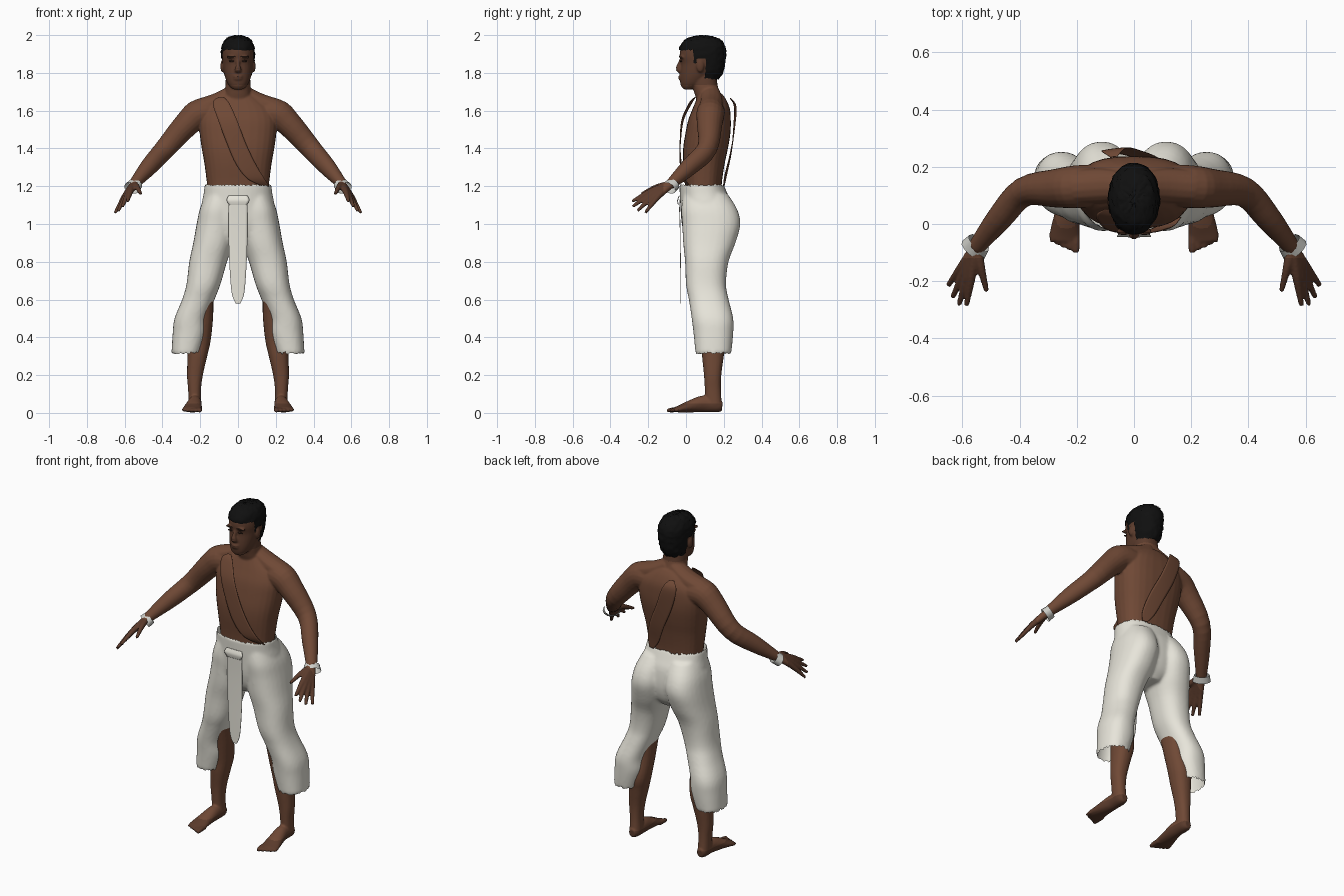
import bpy, bmesh, math, random
from mathutils import Vector

if "Cube" in bpy.data.objects:
    bpy.data.objects.remove(bpy.data.objects["Cube"])

random.seed(4)


def material(name, rgb):
    m = bpy.data.materials.new(name)
    m.diffuse_color = (*rgb, 1)
    m.use_nodes = True
    m.node_tree.nodes["Principled BSDF"].inputs["Base Color"].default_value = m.diffuse_color
    return m


SKIN = material("brown skin", (0.16, 0.066, 0.036))
FACE = material("dark brown skin", (0.105, 0.044, 0.025))
BROW = material("brow brown", (0.035, 0.017, 0.011))
HAIR = material("black hair", (0.005, 0.005, 0.005))
CLOTH = material("white cloth", (0.80, 0.78, 0.70))
BAND = material("grey white band", (0.62, 0.62, 0.58))


def spline(rows, n=4):
    """Catmull-Rom interpolation of rows of any width."""
    out = []
    for i in range(len(rows) - 1):
        a, b = rows[max(i - 1, 0)], rows[i]
        c, d = rows[i + 1], rows[min(i + 2, len(rows) - 1)]
        for k in range(n):
            t = k / n
            out.append([q + .5 * t * (r - p + t * (2*p - 5*q + 4*r - s + t * (3*(q - r) + s - p)))
                        for p, q, r, s in zip(a, b, c, d)])
    return out + [list(rows[-1])]


def skin_rings(bm, rings, caps=True):
    rings = [[bm.verts.new(p) for p in ring] for ring in rings]
    n = len(rings[0])
    faces = [bm.faces.new((a[i], a[(i + 1) % n], b[(i + 1) % n], b[i]))
             for a, b in zip(rings, rings[1:]) for i in range(n)]
    if caps:
        faces += [bm.faces.new(rings[0][::-1]), bm.faces.new(rings[-1])]
    bmesh.ops.recalc_face_normals(bm, faces=faces)


def stack(bm, rows, s=1, n=28, e=2.3):
    """Upright loft. Row: z, centre x, front y, back y, half width."""
    rings = []
    for z, x, f, b, r in spline(rows):
        ring = []
        for i in range(n):
            c, d = math.cos(2*math.pi*i/n), math.sin(2*math.pi*i/n)
            ring.append((s*x + r*math.copysign(abs(c)**(2/e), c),
                         (f + b)/2 + (b - f)/2*math.copysign(abs(d)**(2/e), d), z))
        rings.append(ring)
    skin_rings(bm, rings)


def tube(bm, rows, s=1, n=14, caps=True, sub=4):
    """Limb along a path. Row: x, y, z, radius across, radius up."""
    rows = spline(rows, sub)
    pts = [Vector((s*r[0], r[1], r[2])) for r in rows]
    rings = []
    for i, p in enumerate(pts):
        t = (pts[min(i + 1, len(pts) - 1)] - pts[max(i - 1, 0)]).normalized()
        side = t.cross(Vector((0, 0, 1))).normalized()
        up = side.cross(t)
        rings.append([p + side*rows[i][3]*math.cos(2*math.pi*k/n)
                      + up*rows[i][4]*math.sin(2*math.pi*k/n) for k in range(n)])
    skin_rings(bm, rings, caps)


def ball(bm, c, r):
    vs = bmesh.ops.create_uvsphere(bm, u_segments=20, v_segments=12, radius=1)["verts"]
    for v in vs:
        v.co = Vector((v.co.x*r[0] + c[0], v.co.y*r[1] + c[1], v.co.z*r[2] + c[2]))


def finish(bm, name, mats, voxel=0, iterations=2):
    """Make the object; with a voxel size, fuse overlapping parts."""
    me = bpy.data.meshes.new(name)
    bm.to_mesh(me)
    bm.free()
    ob = bpy.data.objects.new(name, me)
    bpy.context.collection.objects.link(ob)
    if voxel:
        m = ob.modifiers.new("fuse", "REMESH")
        m.mode, m.voxel_size = "VOXEL", voxel
        m = ob.modifiers.new("soften", "SMOOTH")
        m.factor, m.iterations = .5, iterations
        dg = bpy.context.evaluated_depsgraph_get()
        me = bpy.data.meshes.new_from_object(ob.evaluated_get(dg))
        ob.modifiers.clear()
        ob.data = me
    me.materials.clear()
    for m in mats:
        me.materials.append(m)
    for p in me.polygons:
        p.use_smooth = True
    return ob


# Body: torso, neck and head
bm = bmesh.new()
stack(bm, [(1.13, 0, .0, .185, .155), (1.22, 0, -.005, .19, .165), (1.32, 0, -.015, .205, .178),
           (1.40, 0, -.015, .222, .192), (1.48, 0, -.003, .235, .203), (1.55, 0, .012, .237, .205),
           (1.61, 0, .035, .232, .18), (1.66, 0, .055, .212, .12), (1.69, 0, .065, .19, .075)], e=2.5)
stack(bm, [(1.60, 0, .07, .2, .09), (1.66, 0, .055, .192, .075), (1.70, 0, .042, .177, .068),
           (1.75, 0, .03, .165, .066), (1.82, 0, .03, .16, .06)])
stack(bm, [(1.713, 0, -.012, .03, .026), (1.735, 0, -.028, .08, .05), (1.77, 0, -.032, .12, .066),
           (1.81, 0, -.03, .16, .076), (1.85, 0, -.026, .185, .081), (1.89, 0, -.034, .195, .083),
           (1.93, 0, -.026, .195, .079), (1.965, 0, .0, .175, .062), (1.985, 0, .05, .13, .03)], e=2.15)
# Nose, lips
tube(bm, [(0, -.025, 1.872, .009, .009), (0, -.036, 1.845, .01, .01), (0, -.042, 1.82, .018, .013),
          (0, -.03, 1.807, .016, .01)])
ball(bm, (0, -.03, 1.781), (.025, .012, .007))
ball(bm, (0, -.029, 1.768), (.022, .012, .007))

TIPS = [(.515, -.235, 1.16), (.585, -.285, 1.12), (.612, -.283, 1.092),
        (.634, -.257, 1.07), (.65, -.215, 1.06)]
for s in (-1, 1):
    # Ears, brow ridges, shoulders and arms
    ball(bm, (s*.083, .075, 1.835), (.01, .02, .032))
    ball(bm, (s*.035, -.024, 1.884), (.028, .012, .008))
    tube(bm, [(.02, .13, 1.70, .05, .04), (.11, .135, 1.65, .06, .045), (.2, .13, 1.615, .06, .05)], s)
    tube(bm, [(.1, .14, 1.58, .07, .07), (.2, .13, 1.585, .075, .078), (.27, .125, 1.53, .068, .068),
              (.385, .112, 1.4, .052, .056), (.47, .02, 1.305, .045, .048),
              (.55, -.08, 1.212, .03, .028)], s, 20)
    # Hand: every digit starts at the wrist
    w = Vector((.552, -.082, 1.209))
    for i, tip in enumerate(TIPS):
        k = w.lerp(Vector(tip), .5) + Vector((0, 0, .01))
        r = .015 if i == 0 else .0165
        tube(bm, [(*w, .022, .022), (*k, r, r), (*tip, .009, .008)], s, 10)
    # Lower leg and foot
    stack(bm, [(.04, .228, .105, .19, .034), (.12, .23, .1, .185, .034), (.2, .228, .095, .187, .042),
               (.3, .215, .085, .2, .052), (.38, .205, .08, .21, .06), (.5, .192, .06, .19, .06),
               (.6, .17, .04, .18, .04)], s, 20)
    tube(bm, [(.228, .192, .035, .02, .025), (.228, .165, .037, .032, .034), (.228, .1, .048, .036, .045),
              (.235, .03, .036, .044, .034), (.242, -.03, .022, .052, .02),
              (.244, -.06, .017, .048, .013)], s, 18)
    for i in range(5):
        x, r = .203 + i*.021, .014 - i*.0012
        tube(bm, [(x, -.03, .018, r, r), (x, -.07 + i*.006, .016, r, r),
                  (x, -.1 + i*.009, .012, r*.8, r*.7)], s, 10)
body = finish(bm, "body", [SKIN, FACE], .0058)
for p in body.data.polygons:
    c = p.center
    p.material_index = int(c.z > 1.735 or c.y < -.12 and c.z > .9 or c.z < .05)

# Eyes and eyebrows
bm = bmesh.new()
for s in (-1, 1):
    ball(bm, (s*.034, -.027, 1.862), (.014, .005, .005))
    ball(bm, (s*.036, -.034, 1.886), (.022, .004, .004))
finish(bm, "eyes_and_brows", [BROW])

# Hair: rough cap trimmed to a hairline that drops toward the nape
bm = bmesh.new()
stack(bm, [(1.76, 0, .0, .165, .06), (1.80, 0, -.02, .195, .076), (1.85, 0, -.03, .207, .085),
           (1.90, 0, -.037, .212, .089), (1.94, 0, -.032, .208, .086), (1.975, 0, -.005, .185, .068),
           (1.99, 0, .03, .15, .045), (1.998, 0, .075, .105, .012)], n=48, e=2.1)
for v in bm.verts:
    v.co += Vector([random.uniform(-.0035, .0035) for _ in range(3)])


def hairline(y):
    return 1.918 if y < .035 else 1.845 if y < .06 else 1.872 if y < .105 else 1.768


bmesh.ops.delete(bm, geom=[f for f in bm.faces if f.calc_center_median().z <
                           hairline(f.calc_center_median().y)], context="FACES")
finish(bm, "hair", [HAIR])

# Trousers: hips and two baggy legs fused, opened at waist and hems
bm = bmesh.new()
stack(bm, [(.87, 0, .04, .19, .05), (.92, 0, .0, .23, .15), (1.0, 0, -.022, .25, .195),
           (1.1, 0, -.03, .243, .193), (1.16, 0, -.033, .22, .182), (1.213, 0, -.035, .197, .176)], n=40)
for s in (-1, 1):
    stack(bm, [(.315, .275, .05, .24, .077), (.42, .256, .04, .25, .09), (.5, .248, .03, .25, .088),
               (.6, .21, .015, .226, .086), (.68, .183, .0, .212, .09), (.8, .158, -.005, .225, .1),
               (.9, .13, -.015, .262, .107), (1.0, .113, -.02, .288, .106), (1.08, .104, -.025, .27, .098),
               (1.16, .085, -.015, .22, .085)], s)
trousers = finish(bm, "trousers", [CLOTH], .009, 4)
bm = bmesh.new()
bm.from_mesh(trousers.data)
bmesh.ops.delete(bm, geom=[f for f in bm.faces if
                           f.calc_center_median().z < .33 and f.normal.z < -.6 or
                           f.calc_center_median().z > 1.19 and f.normal.z > .6], context="FACES")
for v in bm.verts:
    if v.is_boundary:
        v.co.z += random.uniform(-.006, .004)
bm.to_mesh(trousers.data)
bm.free()


def ribbon(name, rows, mat, bend):
    """Cloth strip. Row: centre x, z, half width, y."""
    bm = bmesh.new()
    lines = []
    for x, z, w, y in spline(rows, 6):
        xs = [x + w*k/4 for k in range(-4, 5)]
        lines.append([bm.verts.new((q, y + bend*(q*q - x*x), z)) for q in xs])
    for a, b in zip(lines, lines[1:]):
        for i in range(8):
            bm.faces.new((a[i], a[i + 1], b[i + 1], b[i]))
    bmesh.ops.recalc_face_normals(bm, faces=bm.faces)
    ob = finish(bm, name, [mat])
    m = ob.modifiers.new("thickness", "SOLIDIFY")
    m.thickness, m.offset = .003, 0


# Diagonal sash, front and back
ribbon("front_sash", [(-.09, 1.672, .012, .05), (-.09, 1.64, .043, .022), (-.055, 1.55, .05, -.02),
                      (-.01, 1.43, .05, -.032), (.04, 1.32, .052, -.03), (.095, 1.24, .045, -.015),
                      (.15, 1.2, .015, .02)], SKIN, .9)
ribbon("back_sash", [(-.07, 1.665, .012, .235), (-.07, 1.62, .043, .262), (-.03, 1.5, .05, .256),
                     (.03, 1.37, .05, .238), (.07, 1.26, .04, .212), (.09, 1.2, .015, .2)], SKIN, -.9)
# Hanging loincloth and its folded top
ribbon("loincloth", [(0, 1.13, .05, -.037), (0, 1.0, .05, -.032), (0, .85, .048, -.03), (0, .7, .04, -.03),
                     (0, .62, .03, -.03), (0, .58, .012, -.03)], CLOTH, .3)
ribbon("loincloth_fold", [(0, 1.15, .05, -.036), (0, 1.125, .06, -.045), (0, 1.1, .045, -.041)], CLOTH, .5)

# Loose wrist bands, open at both ends
for s, side in ((-1, "right"), (1, "left")):
    bm = bmesh.new()
    tube(bm, [(.542, -.066, 1.212, .043, .034), (.562, -.091, 1.19, .05, .036)], s, 12, False, 1)
    finish(bm, side + "_wrist_band", [BAND])
